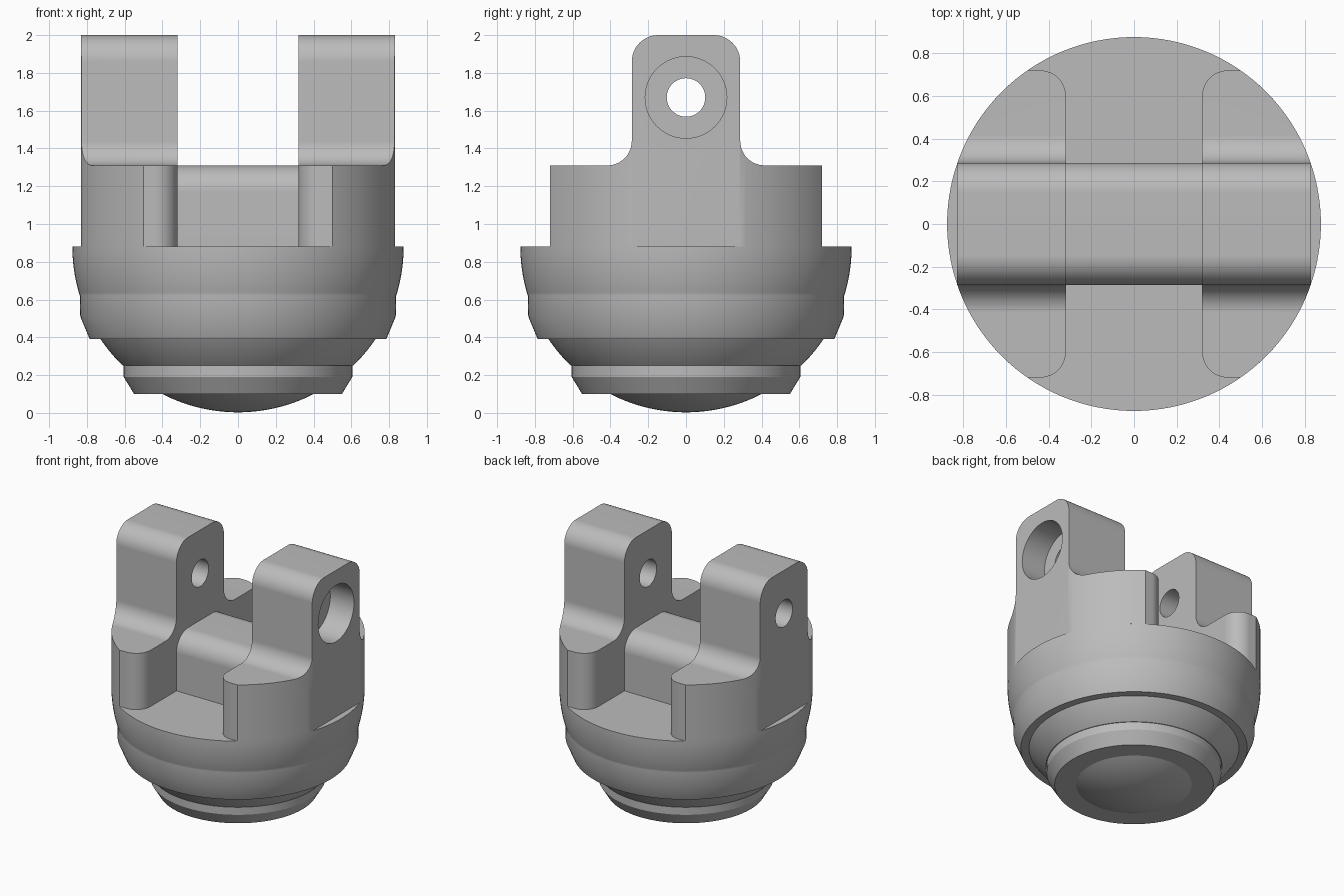
import bpy, bmesh
from math import radians, degrees, cos, sin, acos, asin, sqrt, pi

if "Cube" in bpy.data.objects:
    bpy.data.objects.remove(bpy.data.objects["Cube"])

R, DECK, SHOULDER, TOP = 0.877, 0.88, 1.31, 2.0   # ball radius and main heights
INNER, OUTER, HALF = 0.32, 0.83, 0.287            # lug faces in x, lug half width in y
PIN_Z = 1.67

grey = bpy.data.materials.new("machined grey")
grey.use_nodes = True
grey.diffuse_color = (0.5, 0.5, 0.5, 1)
grey.node_tree.nodes["Principled BSDF"].inputs["Base Color"].default_value = (0.5, 0.5, 0.5, 1)


def arc(cx, cy, r, start, end, steps=12):
    angles = [radians(start + (end - start) * i / steps) for i in range(steps + 1)]
    return [(cx + r * cos(a), cy + r * sin(a)) for a in angles]


def make_object(name, bm):
    bmesh.ops.recalc_face_normals(bm, faces=bm.faces)
    mesh = bpy.data.meshes.new(name)
    bm.to_mesh(mesh)
    bm.free()
    mesh.materials.append(grey)
    ob = bpy.data.objects.new(name, mesh)
    bpy.context.collection.objects.link(ob)
    return ob


def prism(name, outline, axis, low, high):
    """Extrude an outline along x (outline in y, z) or along z (outline in x, y)."""
    bm = bmesh.new()
    place = (lambda p: (low, *p)) if axis == "x" else (lambda p: (*p, low))
    face = bm.faces.new([bm.verts.new(place(p)) for p in outline])
    grown = bmesh.ops.extrude_face_region(bm, geom=[face])["geom"]
    shift = (high - low, 0, 0) if axis == "x" else (0, 0, high - low)
    bmesh.ops.translate(bm, vec=shift, verts=[g for g in grown if isinstance(g, bmesh.types.BMVert)])
    return make_object(name, bm)


def select_only(ob):
    bpy.ops.object.select_all(action="DESELECT")
    ob.select_set(True)
    bpy.context.view_layer.objects.active = ob


def combine(ob, tool, operation):
    mod = ob.modifiers.new("shape", "BOOLEAN")
    mod.operation, mod.solver, mod.object = operation, "EXACT", tool
    select_only(ob)
    bpy.ops.object.modifier_apply(modifier=mod.name)
    bpy.data.objects.remove(tool)


def finish(ob):
    select_only(ob)
    bpy.ops.object.shade_smooth_by_angle(angle=radians(25))
    mod = ob.modifiers.new("even shading", "WEIGHTED_NORMAL")
    mod.keep_sharp = True


def ball(z1, z2, steps=14):
    """Stretch of the ball's outline between two heights."""
    a1, a2 = [degrees(asin(max(-1, (z - DECK) / R))) for z in (z1, z2)]
    return arc(0, DECK, R, a1, a2, steps)


# Ball-shaped body with two stepped collars
profile = ball(DECK - R, 0.10)
profile += [(0.55, 0.10), (0.605, 0.19), (0.605, 0.25)]
profile += ball(0.25, 0.39)
profile += [(0.785, 0.39), (0.835, 0.51)]
profile += ball(0.62, DECK) + [(0, DECK)]
bm = bmesh.new()
verts = [bm.verts.new((r, 0, z)) for r, z in profile]
edges = [bm.edges.new(pair) for pair in zip(verts, verts[1:])]
bmesh.ops.spin(bm, geom=verts + edges, cent=(0, 0, 0), axis=(0, 0, 1), angle=2 * pi, steps=128)
bmesh.ops.remove_doubles(bm, verts=bm.verts, dist=0.0005)
finish(make_object("ball_body", bm))

# Bridge between the lugs, with rounded top edges
half = [(HALF, DECK)] + arc(HALF - 0.14, SHOULDER - 0.14, 0.14, 0, 90)
finish(prism("bridge", half + [(-y, z) for y, z in reversed(half)], "x", -INNER, INNER))

# Lugs: plan outline of the base trimmed by the side outline of the upright
foot = arc(0, 0, R, degrees(acos(OUTER / R)), degrees(acos(0.5 / R)), 16)
foot += arc(INNER + 0.12, sqrt(R * R - 0.25) - 0.12, 0.12, 90, 180)
plan = foot + [(x, -y) for x, y in reversed(foot)]
side = [(1, 0.5), (1, SHOULDER)] + arc(HALF + 0.13, SHOULDER + 0.13, 0.13, 270, 180)
side += arc(HALF - 0.14, TOP - 0.14, 0.14, 0, 90)
side += [(-y, z) for y, z in reversed(side)]

for name, sign in (("left_lug", 1), ("right_lug", -1)):
    lug = prism(name, [(sign * x, y) for x, y in plan], "z", DECK, TOP + 0.2)
    combine(lug, prism("upright_shape", side, "x", *sorted((sign * 0.1, sign))), "INTERSECT")
    hole = arc(0, PIN_Z, 0.102, 0, 360, 48)[:-1]
    combine(lug, prism("pin_hole", hole, "x", *sorted((sign * 0.1, sign))), "DIFFERENCE")
    if sign > 0:
        recess = arc(0, PIN_Z, 0.216, 0, 360, 64)[:-1]
        combine(lug, prism("recess", recess, "x", OUTER - 0.2, 1), "DIFFERENCE")
    finish(lug)
